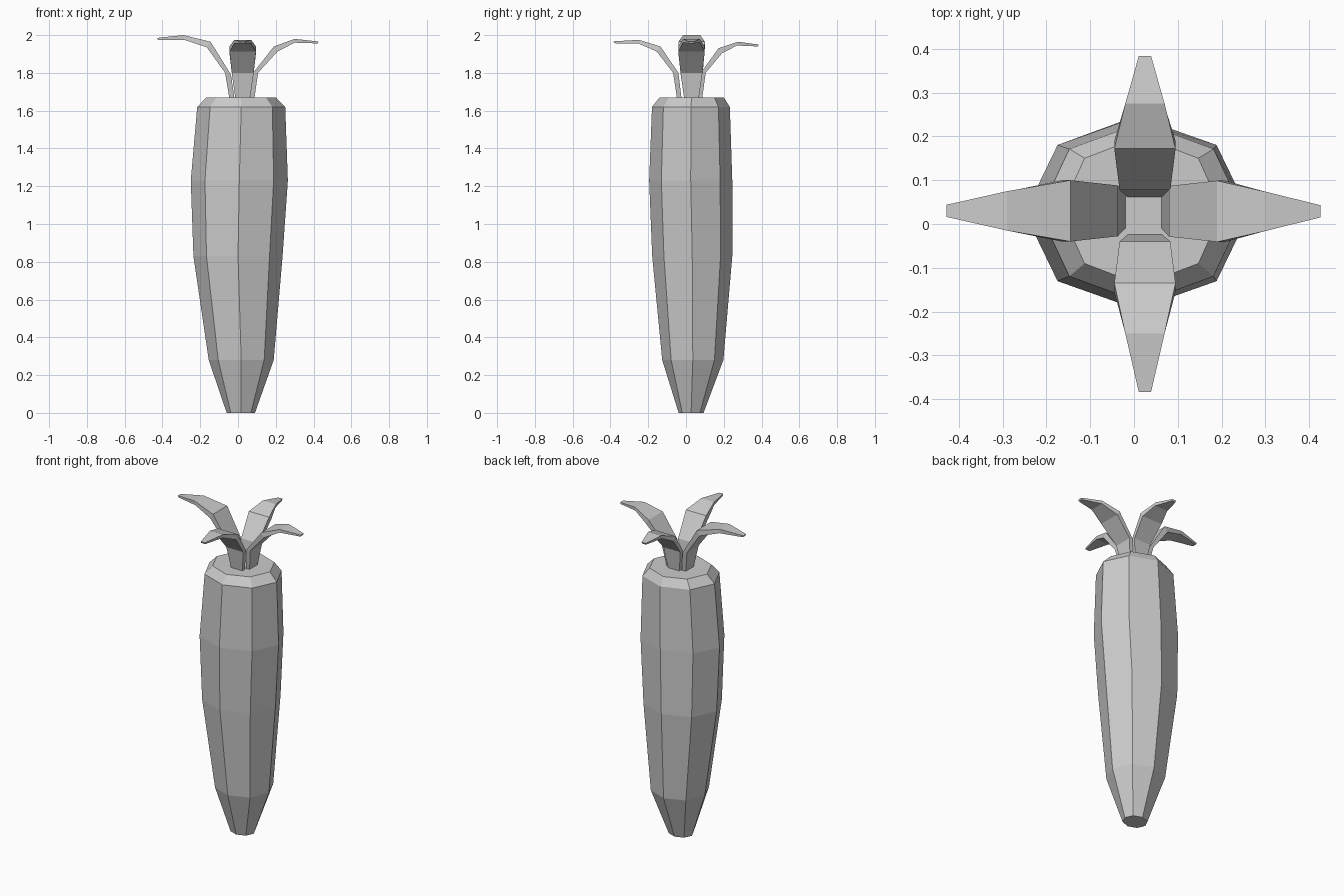
import bpy, bmesh, math


def finish(bm, name):
    bmesh.ops.recalc_face_normals(bm, faces=bm.faces)
    me = bpy.data.meshes.new(name)
    bm.to_mesh(me)
    bm.free()
    ob = bpy.data.objects.new(name, me)
    bpy.context.collection.objects.link(ob)
    return ob


def loft(rings, name):
    """Skin a list of closed point loops and cap both ends."""
    bm = bmesh.new()
    loops = [[bm.verts.new(p) for p in ring] for ring in rings]
    n = len(loops[0])
    for a, b in zip(loops, loops[1:]):
        for i in range(n):
            j = (i + 1) % n
            bm.faces.new((a[i], a[j], b[j], b[i]))
    bm.faces.new(loops[0])
    bm.faces.new(loops[-1])
    return finish(bm, name)


# Root: eight-sided, slightly irregular tapering body (z, cx, rx, cy, ry)
body = [
    (0.00, 0.015, 0.075, 0.027, 0.066),
    (0.28, 0.017, 0.172, 0.036, 0.162),
    (0.83, 0.000, 0.236, 0.033, 0.212),
    (1.23, 0.007, 0.257, 0.025, 0.220),
    (1.62, 0.017, 0.233, 0.026, 0.206),
    (1.67, 0.017, 0.184, 0.030, 0.170),
]
loft([[(cx + rx * math.cos(k * math.pi / 4), cy + ry * math.sin(k * math.pi / 4), z)
       for k in range(8)] for z, cx, rx, cy, ry in body], "root_body")


# Leaves: bent strips, stations are (top s, top z, underside s, underside z)
widths = (0.038, 0.058, 0.07, 0.045, 0.014)


def leaf(name, axis, side, stations):
    rings = []
    for (s1, z1, s2, z2), w in zip(stations, widths):
        loop = [(s1, -w, z1), (s1, w, z1), (s2, w, z2), (s2, -w, z2)]
        if axis == 'x':
            rings.append([(s, side + t, z) for s, t, z in loop])
        else:
            rings.append([(side + t, s, z) for s, t, z in loop])
    loft(rings, name)


leaf("left_leaf", 'x', 0.030, [
    (-0.018, 1.66, -0.045, 1.66), (-0.037, 1.79, -0.068, 1.80),
    (-0.145, 1.965, -0.165, 1.935), (-0.29, 2.0, -0.285, 1.975),
    (-0.428, 1.985, -0.424, 1.975)])
leaf("right_leaf", 'x', 0.029, [
    (0.062, 1.66, 0.086, 1.66), (0.08, 1.80, 0.106, 1.80),
    (0.19, 1.94, 0.208, 1.912), (0.30, 1.98, 0.30, 1.96),
    (0.426, 1.966, 0.422, 1.956)])
leaf("front_leaf", 'y', 0.025, [
    (-0.023, 1.66, -0.047, 1.66), (-0.04, 1.80, -0.068, 1.80),
    (-0.135, 1.94, -0.155, 1.913), (-0.25, 1.975, -0.25, 1.955),
    (-0.384, 1.967, -0.38, 1.957)])
leaf("back_leaf", 'y', 0.025, [
    (0.06, 1.66, 0.085, 1.66), (0.078, 1.80, 0.104, 1.80),
    (0.172, 1.93, 0.19, 1.903), (0.275, 1.965, 0.27, 1.945),
    (0.384, 1.95, 0.38, 1.94)])
